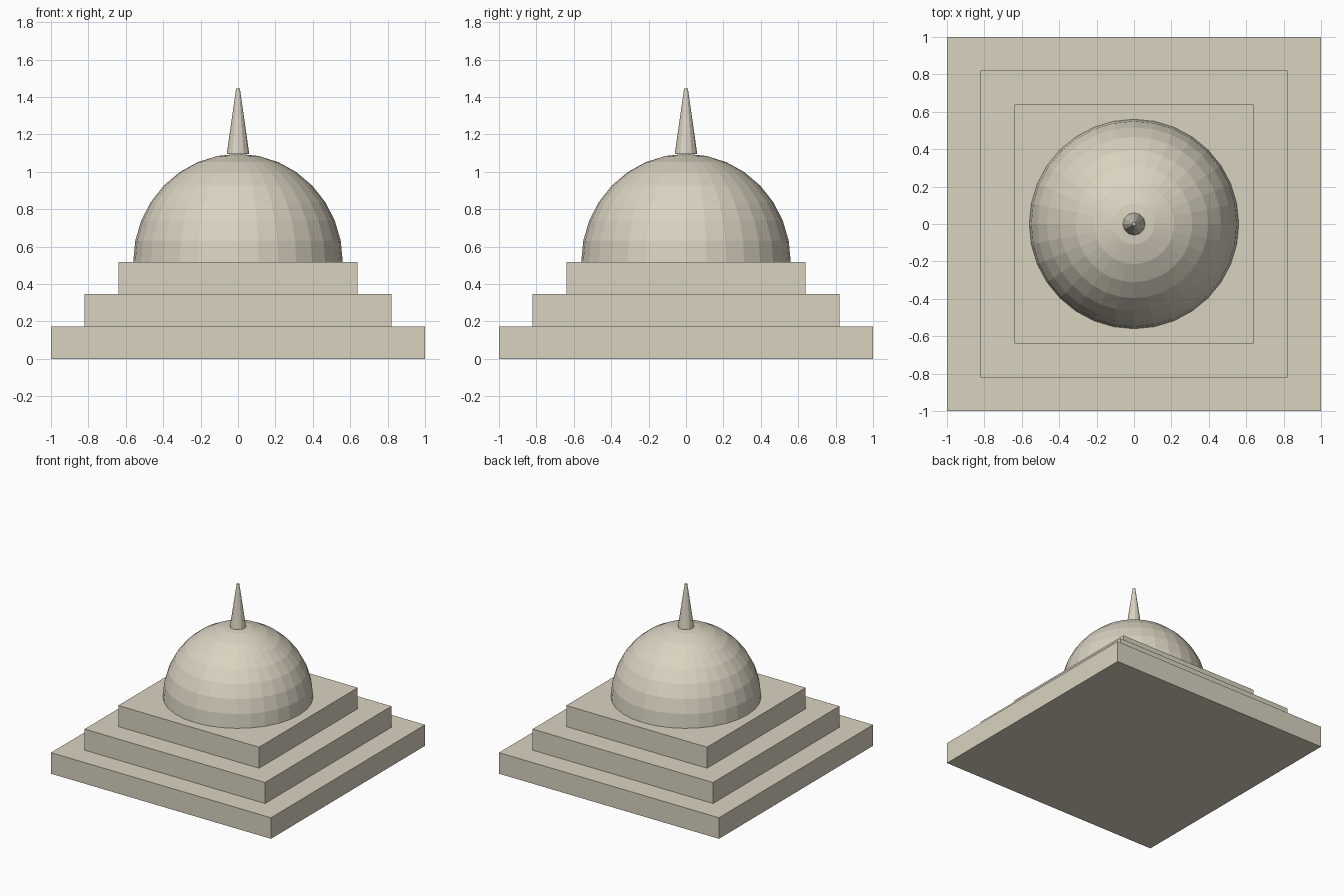
import bpy
import bmesh
from mathutils import Matrix

cube = bpy.data.objects.get("Cube")
if cube:
    bpy.data.objects.remove(cube, do_unlink=True)

# Pale stone, used throughout
COLOUR = (0.70, 0.65, 0.53, 1)
stone = bpy.data.materials.new("pale_stone")
stone.use_nodes = True
stone.diffuse_color = COLOUR
bsdf = next(n for n in stone.node_tree.nodes if n.type == "BSDF_PRINCIPLED")
bsdf.inputs["Base Color"].default_value = COLOUR


def add_part(name, bm, location):
    mesh = bpy.data.meshes.new(name)
    bm.to_mesh(mesh)
    bm.free()
    mesh.materials.append(stone)
    part = bpy.data.objects.new(name, mesh)
    part.location = location
    bpy.context.collection.objects.link(part)
    return part


# Three square terraces, each narrower than the one below
STEP = 0.173
for i, half in enumerate((1.0, 0.82, 0.64)):
    bm = bmesh.new()
    bmesh.ops.create_cube(bm, size=1, matrix=Matrix.Diagonal((2 * half, 2 * half, STEP, 1)))
    add_part(f"terrace_{i + 1}", bm, (0, 0, (i + 0.5) * STEP))

# Faceted dome: upper half of a slightly tall sphere
bm = bmesh.new()
bmesh.ops.create_uvsphere(bm, u_segments=32, v_segments=16, radius=1,
                          matrix=Matrix.Diagonal((0.56, 0.56, 0.577, 1)))
lower = [v for v in bm.verts if v.co.z < -0.01]
bmesh.ops.delete(bm, geom=lower, context="VERTS")
rim = [e for e in bm.edges if e.is_boundary]
bmesh.ops.contextual_create(bm, geom=rim)
bmesh.ops.recalc_face_normals(bm, faces=bm.faces)
add_part("dome", bm, (0, 0, 3 * STEP))

# Tapered spire with a small flat tip
bm = bmesh.new()
bmesh.ops.create_cone(bm, cap_ends=True, segments=12, radius1=0.06, radius2=0.01, depth=0.35)
add_part("spire", bm, (0, 0, 1.271))
